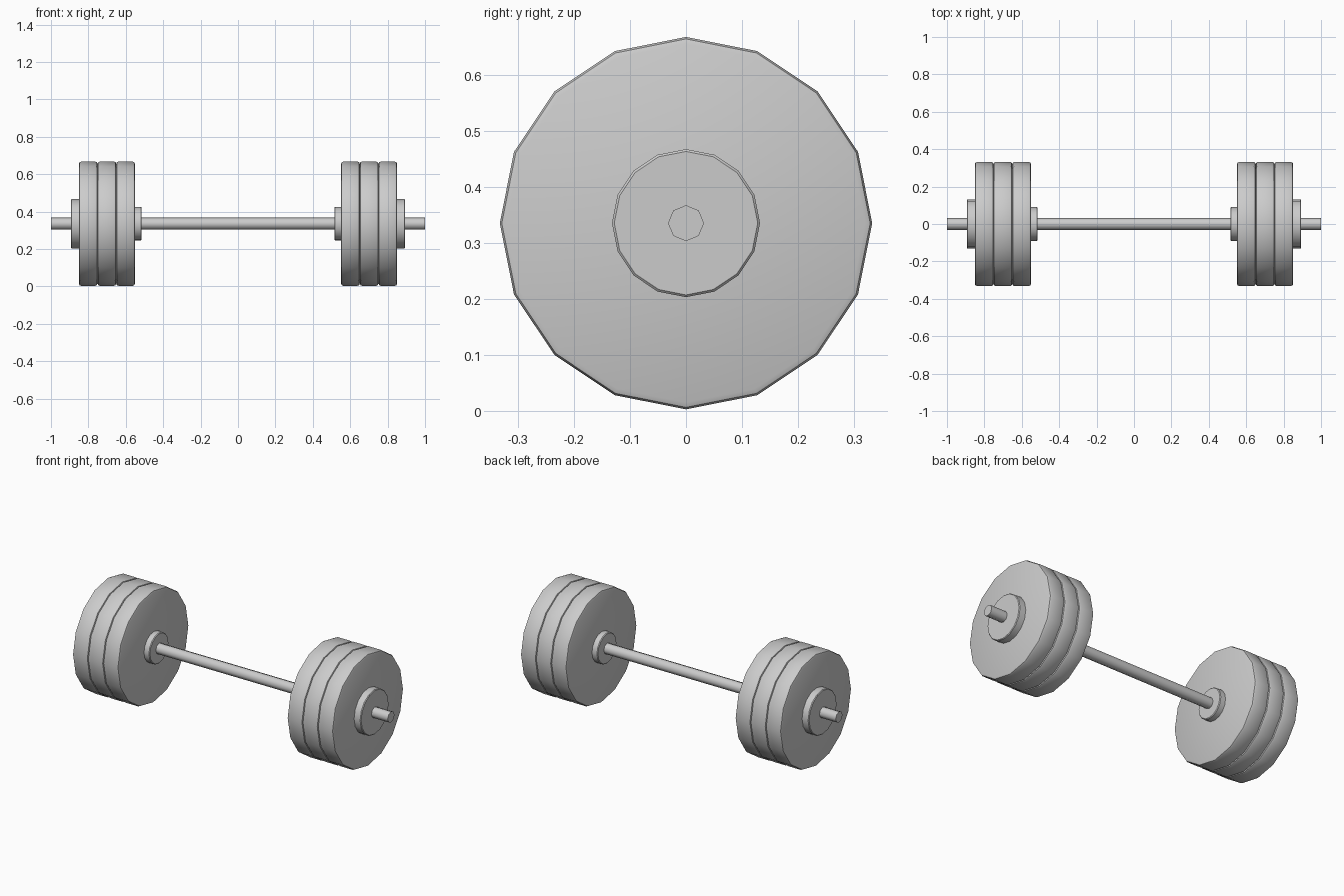
import bpy, bmesh
from math import radians
from mathutils import Matrix

if "Cube" in bpy.data.objects:
    bpy.data.objects.remove(bpy.data.objects["Cube"])

AXIS_Z = 0.335  # height of the bar axis


def disc(name, x0, x1, radius, sides, bevel=0.0, segments=1, angle=40):
    """Cylinder lying along x from x0 to x1, with optional rounded rims."""
    bm = bmesh.new()
    bmesh.ops.create_cone(
        bm, cap_ends=True, segments=sides, radius1=radius, radius2=radius,
        depth=abs(x1 - x0), matrix=Matrix.Rotation(radians(90), 4, 'Y'))
    if bevel:
        rims = [e for e in bm.edges if abs(e.verts[0].co.x - e.verts[1].co.x) < 1e-5]
        bmesh.ops.bevel(bm, geom=rims, offset=bevel, offset_type='OFFSET',
                        segments=segments, profile=0.5, affect='EDGES')
    me = bpy.data.meshes.new(name)
    bm.to_mesh(me)
    bm.free()
    ob = bpy.data.objects.new(name, me)
    ob.location = ((x0 + x1) / 2, 0, AXIS_Z)
    bpy.context.collection.objects.link(ob)
    bpy.ops.object.select_all(action='DESELECT')
    ob.select_set(True)
    bpy.context.view_layer.objects.active = ob
    bpy.ops.object.shade_smooth_by_angle(angle=radians(angle))
    return ob


# Octagonal bar
disc("bar", -1.0, 1.0, 0.032, 8, angle=50)

# Weights and collars on both ends
for side, s in (("left", -1), ("right", 1)):
    disc(f"inner_collar_{side}", s * 0.515, s * 0.56, 0.09, 16, 0.004)
    for i in range(3):
        x = 0.551 + 0.1 * i
        disc(f"weight_plate_{side}_{i + 1}", s * x, s * (x + 0.1), 0.332, 16, 0.012, 2)
    disc(f"outer_collar_{side}", s * 0.84, s * 0.894, 0.132, 16, 0.004)
